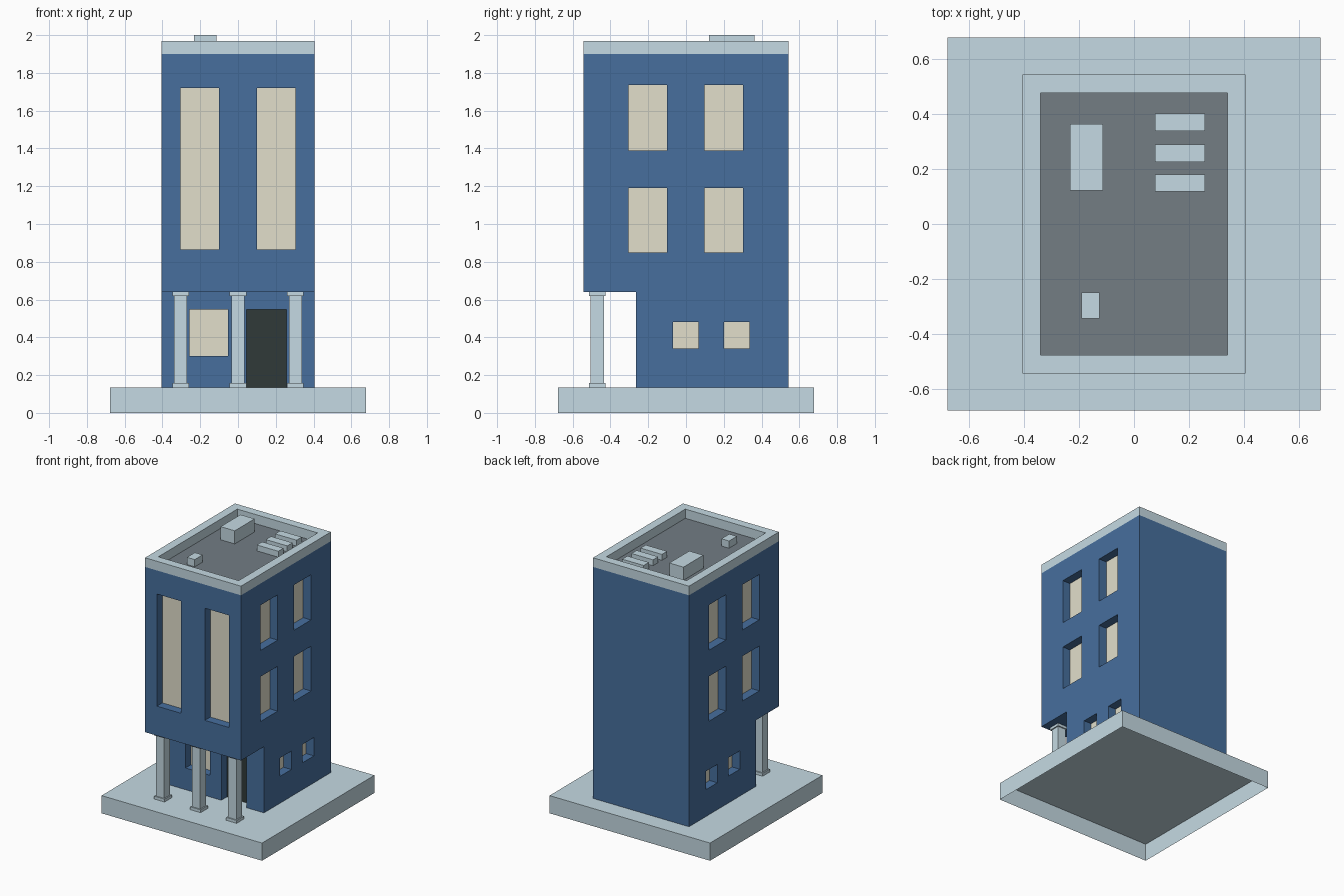
import bpy, bmesh
from mathutils import Vector

if "Cube" in bpy.data.objects:
    bpy.data.objects.remove(bpy.data.objects["Cube"])


def material(name, rgb):
    lin = [((c / 255 + 0.055) / 1.055) ** 2.4 for c in rgb]
    m = bpy.data.materials.new(name)
    m.diffuse_color = (*lin, 1)
    m.use_nodes = True
    m.node_tree.nodes["Principled BSDF"].inputs["Base Color"].default_value = m.diffuse_color
    return m


STONE = material("pale_stone", (197, 218, 227))
BLUE = material("blue_wall", (71, 111, 158))
GLASS = material("cream_glass", (226, 223, 203))
DOOR = material("dark_door", (48, 58, 56))
ROOF = material("roof_grey", (115, 125, 132))


def add_box(bm, x0, x1, y0, y1, z0, z1):
    verts = bmesh.ops.create_cube(bm, size=1)["verts"]
    for v in verts:
        v.co = Vector((x0 if v.co.x < 0 else x1,
                       y0 if v.co.y < 0 else y1,
                       z0 if v.co.z < 0 else z1))


def drop_faces(bm, test):
    bmesh.ops.delete(bm, geom=[f for f in bm.faces if test(f)], context="FACES")


def make(name, bm, *mats):
    me = bpy.data.meshes.new(name)
    for m in mats:
        me.materials.append(m)
    bm.to_mesh(me)
    bm.free()
    ob = bpy.data.objects.new(name, me)
    bpy.context.collection.objects.link(ob)
    return ob


def boxes(name, mat, *dims):
    bm = bmesh.new()
    for d in dims:
        add_box(bm, *d)
    return make(name, bm, mat)


W, D, PORCH = 0.405, 0.542, -0.265     # half width, half depth, set-back ground floor front
Z0, Z1, Z2, Z3 = 0.135, 0.64, 1.9, 1.97
T = 0.066                              # depth of recesses and parapet

# Base slab, open underneath
bm = bmesh.new()
add_box(bm, -0.677, 0.677, -0.677, 0.677, 0, Z0)
bm.normal_update()
drop_faces(bm, lambda f: f.normal.z < -0.9)
make("base", bm, STONE)

# Walls: side profile with overhang, swept across the width
bm = bmesh.new()
profile = [(PORCH, Z0), (D, Z0), (D, Z2), (-D, Z2), (-D, Z1), (PORCH, Z1)]
face = bm.faces.new([bm.verts.new((-W, y, z)) for y, z in profile])
ext = bmesh.ops.extrude_face_region(bm, geom=[face])["geom"]
bmesh.ops.translate(bm, vec=(2 * W, 0, 0),
                    verts=[g for g in ext if isinstance(g, bmesh.types.BMVert)])
bmesh.ops.recalc_face_normals(bm, faces=bm.faces)
solid = make("wall_solid", bm, BLUE)

# Cutter for all window and door recesses
bm = bmesh.new()
for x0, x1 in ((-0.305, -0.10), (0.10, 0.305)):
    add_box(bm, x0, x1, -D - 0.1, -D + T, 0.865, 1.72)
add_box(bm, -0.258, -0.052, PORCH - 0.1, PORCH + T, 0.30, 0.548)
add_box(bm, 0.045, 0.257, PORCH - 0.1, PORCH + T, Z0 - 0.05, 0.548)
side = [(y0, y1, z0, z1) for y0, y1 in ((-0.305, -0.10), (0.097, 0.302))
        for z0, z1 in ((0.848, 1.19), (1.39, 1.735))]
side += [(-0.07, 0.065, 0.34, 0.48), (0.20, 0.337, 0.34, 0.48)]
for y0, y1, z0, z1 in side:
    add_box(bm, W - T, W + 0.1, y0, y1, z0, z1)
    add_box(bm, -W - 0.1, -W + T, y0, y1, z0, z1)
cutter = make("recess_cutter", bm, BLUE)
cutter.hide_render = True

mod = solid.modifiers.new("recesses", "BOOLEAN")
mod.object = cutter
mod.operation = "DIFFERENCE"
mod.solver = "EXACT"
cut = bpy.data.meshes.new_from_object(
    solid.evaluated_get(bpy.context.evaluated_depsgraph_get()))
bpy.data.objects.remove(cutter)
bpy.data.objects.remove(solid)

# Colour the recess backs; drop hidden top and bottom faces
bm = bmesh.new()
bm.from_mesh(cut)
bm.normal_update()
drop_faces(bm, lambda f: abs(f.normal.z) > 0.9
           and min(abs(f.calc_center_median().z - z) for z in (Z0, Z2)) < 0.005)
for f in bm.faces:
    c, n = f.calc_center_median(), f.normal
    f.material_index = 0
    if abs(n.x) > 0.9 and abs(abs(c.x) - (W - T)) < 0.003 and abs(c.y) < D - T:
        f.material_index = 1
    elif n.y < -0.9 and abs(c.y - (-D + T)) < 0.003:
        f.material_index = 1
    elif n.y < -0.9 and abs(c.y - (PORCH + T)) < 0.003:
        f.material_index = 2 if c.x > 0 else 1
make("walls", bm, BLUE, GLASS, DOOR)
bpy.data.meshes.remove(cut)

# Parapet with sunken roof floor
bm = bmesh.new()
add_box(bm, -W, W, -D, D, Z2, Z3)
bm.normal_update()
drop_faces(bm, lambda f: f.normal.z < -0.9)
top = next(f for f in bm.faces if f.normal.z > 0.9)
bmesh.ops.inset_individual(bm, faces=[top], thickness=T, use_even_offset=True)
floor = bmesh.ops.extrude_discrete_faces(bm, faces=[top])["faces"][0]
bmesh.ops.translate(bm, verts=floor.verts, vec=(0, 0, Z2 - Z3))
floor.material_index = 1
make("parapet", bm, STONE, ROOF)

# Rooftop boxes
boxes("roof_unit", STONE, (-0.232, -0.113, 0.122, 0.362, Z2, 2.0))
boxes("roof_vent", STONE, (-0.19, -0.125, -0.343, -0.248, Z2, 1.955))
boxes("roof_slats", STONE, *[(0.077, 0.258, y, y + 0.063, Z2, 1.945)
                             for y in (0.117, 0.225, 0.338)])

# Porch columns with foot and cap
for i, x in enumerate((-0.304, 0, 0.304)):
    y = -0.47
    boxes(f"column_{i + 1}", STONE,
          *[(x - r, x + r, y - r, y + r, a, b)
            for r, a, b in ((0.044, Z0, 0.157), (0.035, 0.157, 0.62), (0.044, 0.62, Z1))])
